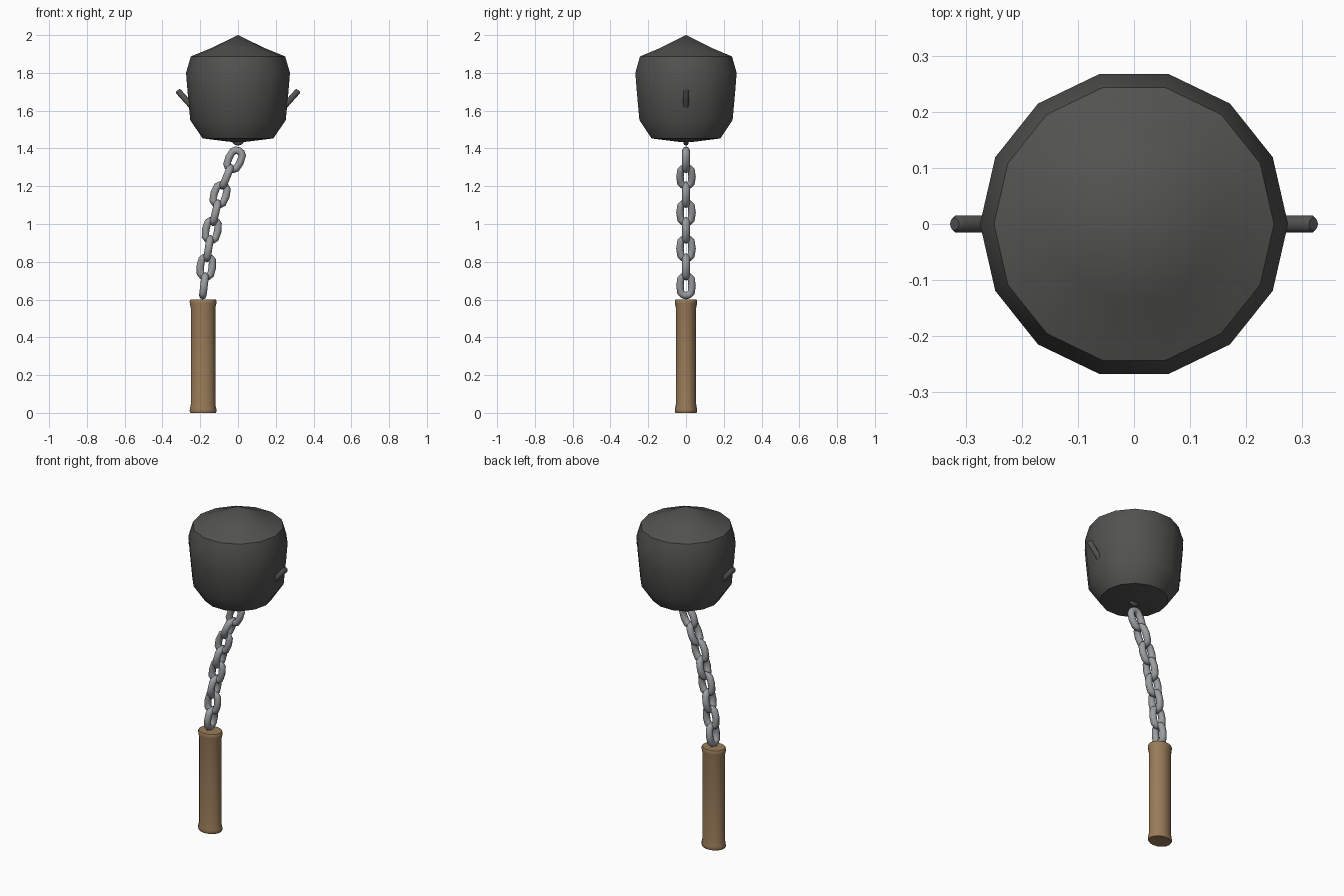
import bpy, bmesh, math
from mathutils import Matrix, Vector

if "Cube" in bpy.data.objects:
    bpy.data.objects.remove(bpy.data.objects["Cube"])


def material(name, rgb):
    m = bpy.data.materials.new(name)
    m.diffuse_color = (*rgb, 1)
    m.use_nodes = True
    m.node_tree.nodes["Principled BSDF"].inputs["Base Color"].default_value = m.diffuse_color
    return m


iron = material("dark_iron", (0.085, 0.085, 0.082))
wood = material("wood", (0.32, 0.20, 0.10))
steel = material("steel", (0.33, 0.34, 0.35))


def finish(name, bm, mat, angle):
    bmesh.ops.remove_doubles(bm, verts=bm.verts, dist=1e-5)
    bmesh.ops.recalc_face_normals(bm, faces=bm.faces)
    me = bpy.data.meshes.new(name)
    bm.to_mesh(me)
    bm.free()
    ob = bpy.data.objects.new(name, me)
    bpy.context.collection.objects.link(ob)
    me.materials.append(mat)
    bpy.ops.object.select_all(action='DESELECT')
    ob.select_set(True)
    bpy.context.view_layer.objects.active = ob
    bpy.ops.object.shade_smooth_by_angle(angle=math.radians(angle))
    return ob


def lathe(name, profile, sides, mat, angle, matrix=Matrix()):
    """Revolve (radius, z) points around z; profile ends lie on the axis."""
    bm = bmesh.new()
    rings = [[bm.verts.new((r * math.cos(math.tau * i / sides),
                            r * math.sin(math.tau * i / sides), z))
              for i in range(sides)] for r, z in profile if r > 0]
    for a, b in zip(rings, rings[1:]):
        for i in range(sides):
            j = (i + 1) % sides
            bm.faces.new((a[i], a[j], b[j], b[i]))
    for ring, z in ((rings[0], profile[0][1]), (rings[-1], profile[-1][1])):
        tip = bm.verts.new((0, 0, z))
        for i in range(sides):
            bm.faces.new((ring[i], ring[(i + 1) % sides], tip))
    bm.transform(matrix)
    return finish(name, bm, mat, angle)


def link(name, center, direction, edge_on, size, tube, mat):
    """Stretched low-poly ring in the XZ plane (or YZ when edge_on)."""
    bm = bmesh.new()
    n, m = 12, 8
    w, h = size[0] / 2 - tube, size[1] / 2 - tube
    rings = []
    for i in range(n):
        a = math.tau * i / n
        # straight sides with round ends
        p = Vector((w * math.cos(a), 0, w * math.sin(a)))
        if abs(math.sin(a)) > 0.1:
            p.z += math.copysign(h - w, math.sin(a))
        out = Vector((math.cos(a), 0, math.sin(a)))
        rings.append([bm.verts.new(p + tube * (math.cos(math.tau * k / m) * out
                      + math.sin(math.tau * k / m) * Vector((0, 1, 0))))
                      for k in range(m)])
    for i in range(n):
        a, b = rings[i], rings[(i + 1) % n]
        for k in range(m):
            l = (k + 1) % m
            bm.faces.new((a[k], b[k], b[l], a[l]))
    tilt = math.atan2(direction.x, direction.z)
    bm.transform(Matrix.Translation(center) @ Matrix.Rotation(tilt, 4, 'Y')
                 @ Matrix.Rotation(math.pi / 2 if edge_on else 0, 4, 'Z'))
    return finish(name, bm, mat, 60)


# Heavy fourteen-sided head
lathe("head", [(0, 2.0), (0.14, 1.932), (0.25, 1.887), (0.275, 1.80), (0.268, 1.71),
               (0.253, 1.55), (0.187, 1.453), (0.04, 1.435), (0, 1.433)],
      14, iron, 32)

# Slanted pegs on both sides of the head
for name, s in (("left_peg", -1), ("right_peg", 1)):
    lathe(name, [(0, 0), (0.016, 0), (0.016, 0.125), (0.011, 0.132), (0, 0.132)], 10, iron, 40,
          Matrix.Translation((s * 0.232, 0, 1.609)) @ Matrix.Rotation(s * math.radians(42), 4, 'Y'))

# Small eye under the head
link("head_eye", Vector((0, 0, 1.45)), Vector((0, 0, 1)), False, (0.07, 0.07), 0.014, iron)

# Chain along a gentle curve, links alternating by a quarter turn
path = [Vector((x, 0, z)) for x, z in (
    (-0.018, 1.34), (-0.06, 1.25), (-0.095, 1.155), (-0.119, 1.06),
    (-0.139, 0.967), (-0.156, 0.87), (-0.168, 0.773), (-0.18, 0.673))]
for i, p in enumerate(path):
    d = path[max(i - 1, 0)] - path[min(i + 1, len(path) - 1)]
    link(f"chain_link_{i + 1}", p, d, i % 2 == 1, (0.104, 0.145), 0.02, steel)

# Oval wooden handle with flared ends
lathe("handle", [(0, 0.0), (0.067, 0.0), (0.071, 0.008), (0.070, 0.022), (0.065, 0.045),
                 (0.065, 0.555), (0.070, 0.578), (0.071, 0.592), (0.067, 0.6), (0, 0.6)],
      16, wood, 40,
      Matrix.Translation((-0.185, 0, 0)) @ Matrix.Diagonal((1, 0.83, 1, 1)))
